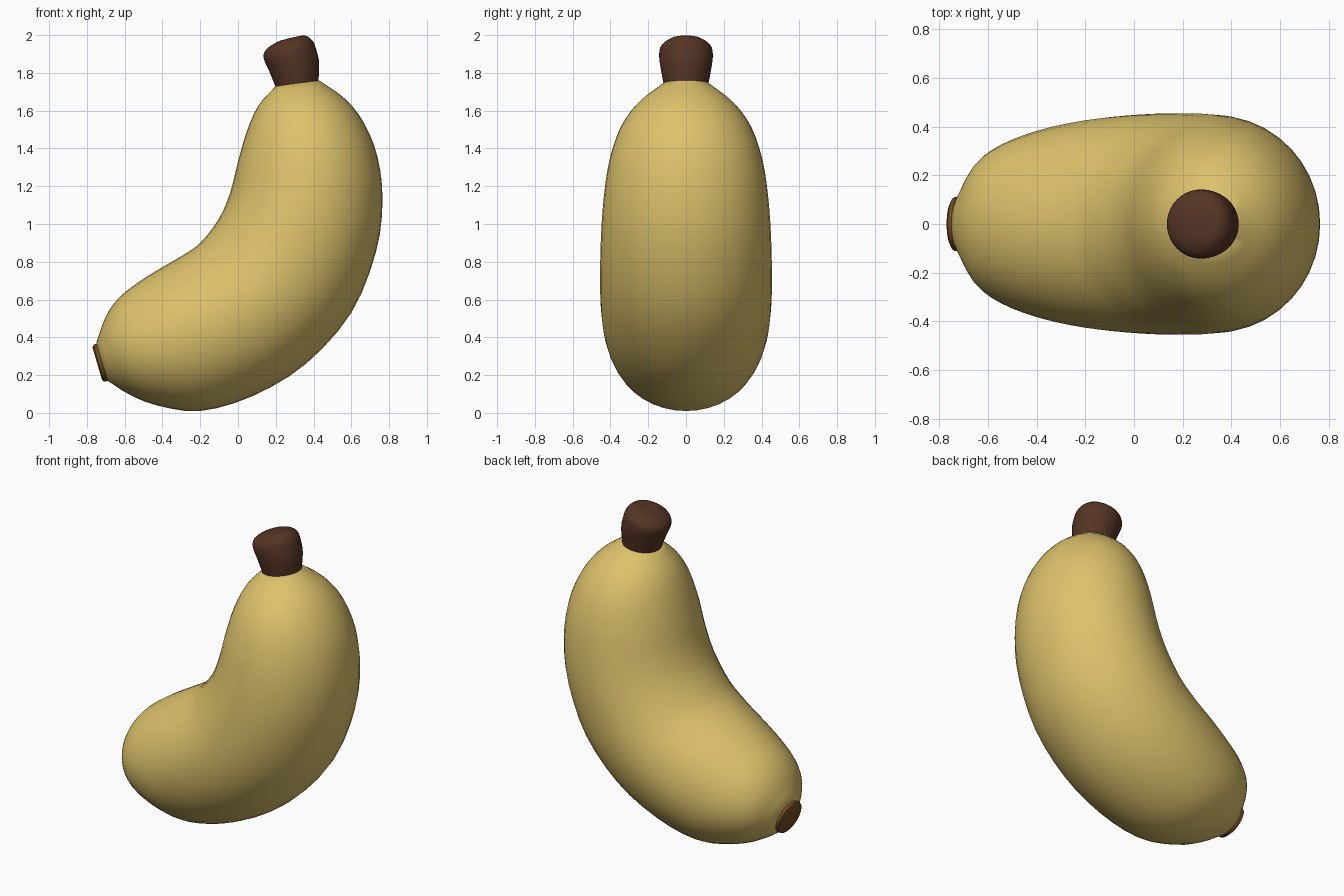
import bpy, bmesh, math
from mathutils import Vector

cube = bpy.data.objects.get("Cube")
if cube:
    bpy.data.objects.remove(cube, do_unlink=True)


def material(name, rgb):
    m = bpy.data.materials.new(name)
    m.use_nodes = True
    m.diffuse_color = (*rgb, 1)
    m.node_tree.nodes["Principled BSDF"].inputs["Base Color"].default_value = (*rgb, 1)
    return m


def refine(rows, steps):
    """Catmull-Rom interpolation between cross-sections."""
    v = [Vector(r) for r in rows]
    v = [2 * v[0] - v[1]] + v + [2 * v[-1] - v[-2]]
    out = []
    for a, b, c, d in zip(v, v[1:], v[2:], v[3:]):
        for i in range(steps):
            t = i / steps
            out.append(b + (c - a) * (t / 2) + (a * 2 - b * 5 + c * 4 - d) * (t * t / 2)
                       + (b * 3 - a - c * 3 + d) * (t ** 3 / 2))
    return out + [v[-2]]


def sweep(name, rows, mat, steps=3, sides=40):
    """Loft ellipses; each row is inner x, z, outer x, z, half width."""
    bm = bmesh.new()
    rings = []
    for ix, iz, ox, oz, w in refine(rows, steps):
        mid = Vector((ix + ox, 0, iz + oz)) / 2
        half = Vector((ox - ix, 0, oz - iz)) / 2
        angles = [math.tau * i / sides for i in range(sides)]
        rings.append([bm.verts.new(mid + half * math.cos(a) + Vector((0, w * math.sin(a), 0)))
                      for a in angles])
    for r, s in zip(rings, rings[1:]):
        for i in range(sides):
            j = (i + 1) % sides
            bm.faces.new((r[i], r[j], s[j], s[i]))
    bm.faces.new(rings[0])
    bm.faces.new(rings[-1])
    bmesh.ops.recalc_face_normals(bm, faces=bm.faces)
    me = bpy.data.meshes.new(name)
    bm.to_mesh(me)
    bm.free()
    me.materials.append(mat)
    ob = bpy.data.objects.new(name, me)
    bpy.context.collection.objects.link(ob)
    bpy.ops.object.select_all(action="DESELECT")
    bpy.context.view_layer.objects.active = ob
    ob.select_set(True)
    bpy.ops.object.shade_smooth_by_angle(angle=math.radians(40))
    return ob


yellow = material("peel yellow", (0.72, 0.54, 0.15))
brown = material("stem brown", (0.09, 0.035, 0.018))
tip_brown = material("tip brown", (0.16, 0.07, 0.014))

# Curved fruit body, stem end to blossom end
sweep("fruit_body", [
    (0.20, 1.73, 0.43, 1.76, 0.12),
    (0.11, 1.63, 0.57, 1.66, 0.25),
    (0.05, 1.50, 0.67, 1.53, 0.345),
    (0.00, 1.33, 0.74, 1.35, 0.405),
    (-0.04, 1.17, 0.765, 1.12, 0.435),
    (-0.10, 1.03, 0.73, 0.85, 0.45),
    (-0.20, 0.90, 0.60, 0.53, 0.455),
    (-0.30, 0.83, 0.36, 0.26, 0.45),
    (-0.42, 0.76, 0.08, 0.09, 0.43),
    (-0.53, 0.69, -0.20, 0.01, 0.39),
    (-0.63, 0.61, -0.43, 0.04, 0.33),
    (-0.70, 0.51, -0.58, 0.10, 0.25),
    (-0.75, 0.37, -0.69, 0.17, 0.11)], yellow)

# Flared stem with rounded top
sweep("stem", [
    (0.205, 1.71, 0.425, 1.74, 0.115),
    (0.165, 1.81, 0.43, 1.85, 0.135),
    (0.135, 1.88, 0.415, 1.92, 0.142),
    (0.150, 1.925, 0.395, 1.97, 0.128),
    (0.210, 1.965, 0.355, 1.998, 0.075),
    (0.265, 1.982, 0.30, 1.99, 0.018)], brown)

# Dried blossom tip
sweep("blossom_tip", [
    (-0.74, 0.37, -0.68, 0.17, 0.11),
    (-0.765, 0.36, -0.71, 0.165, 0.11),
    (-0.77, 0.345, -0.72, 0.175, 0.095)], tip_brown, steps=1)
